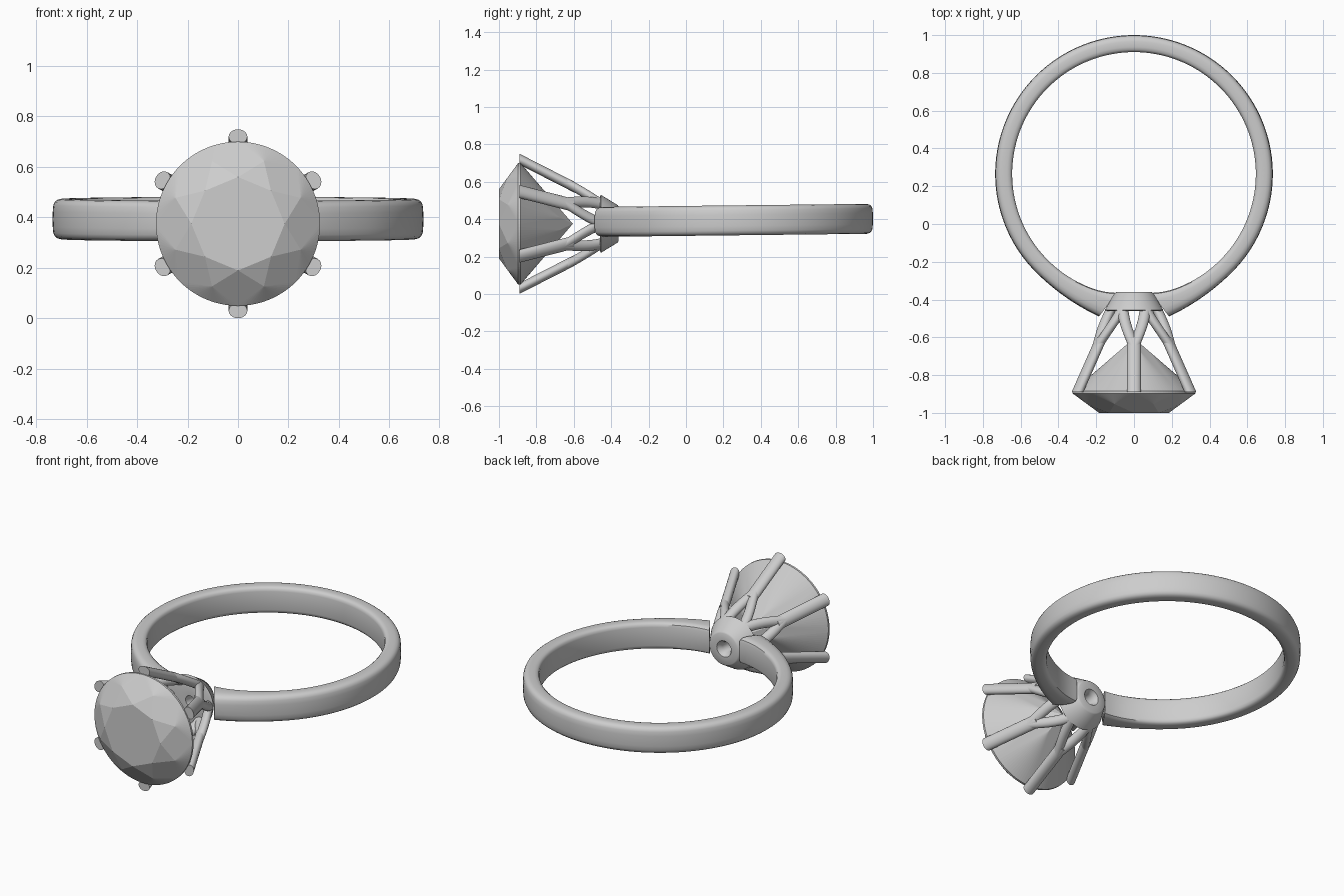
import bpy, bmesh, math
from math import sin, cos, pi, radians

if "Cube" in bpy.data.objects:
    bpy.data.objects.remove(bpy.data.objects["Cube"])

def material(name, v):
    m = bpy.data.materials.new(name)
    m.diffuse_color = (v, v, v, 1)
    m.use_nodes = True
    m.node_tree.nodes["Principled BSDF"].inputs["Base Color"].default_value = m.diffuse_color
    return m

metal = material("pale grey", 0.61)
HZ = 0.375  # height of the head's axis

def finish(name, bm, smooth=True):
    bmesh.ops.remove_doubles(bm, verts=bm.verts, dist=1e-5)
    bmesh.ops.recalc_face_normals(bm, faces=bm.faces)
    me = bpy.data.meshes.new(name)
    bm.to_mesh(me)
    bm.free()
    me.materials.append(metal)
    ob = bpy.data.objects.new(name, me)
    bpy.context.collection.objects.link(ob)
    if smooth:
        bpy.ops.object.select_all(action='DESELECT')
        ob.select_set(True)
        bpy.context.view_layer.objects.active = ob
        bpy.ops.object.shade_smooth_by_angle(angle=radians(35))
    return ob

def loft(bm, rings, caps=True, closed=False):
    vs = [[bm.verts.new(p) for p in r] for r in rings]
    n = len(vs[0])
    pairs = list(zip(vs, vs[1:])) + ([(vs[-1], vs[0])] if closed else [])
    for a, b in pairs:
        for i in range(n):
            j = (i + 1) % n
            bm.faces.new((a[i], a[j], b[j], b[i]))
    if caps:
        bm.faces.new(vs[0])
        bm.faces.new(vs[-1])

def polar(r, a, y):
    """Point around the head axis; a = 0 is straight up."""
    return (r * sin(a), y, HZ + r * cos(a))

# Band: rounded cross-section swept round, flaring towards the open ends
half = [(1.0, 0.0), (0.99, 0.03), (0.965, 0.055), (0.90, 0.068), (0.79, 0.076),
        (0.62, 0.08), (0.30, 0.08), (0.14, 0.077), (0.04, 0.069), (0.0, 0.055)]
profile = half + [(u, -v) for u, v in reversed(half[1:])]
rings, N = [], 128
for k in range(N + 1):
    t = k / N
    ai, ao = 9 + t * 342, 13.8 + t * 332.4
    near = min(ao, 360 - ao)
    ro = 0.735 + 0.042 * max(0, (45 - near) / 31.2) ** 2
    ri = 0.645 - 0.008 * max(0, (25 - near) / 11.2) ** 2
    ring = []
    for u, v in profile:
        a = radians(ai + (ao - ai) * u)
        r = ri + (ro - ri) * u
        y = 0.265 - r * cos(a)
        ring.append((r * sin(a), y, 0.385 + (y + 0.49) * 0.0114 + v))
    rings.append(ring)
bm = bmesh.new()
loft(bm, rings)
finish("band", bm)

# Head base: tapered collar with a drilled hole
bm = bmesh.new()
collar = [(0.03, -0.455), (0.145, -0.46), (0.155, -0.455), (0.10, -0.365),
          (0.092, -0.36), (0.048, -0.36), (0.04, -0.375), (0.03, -0.39)]
loft(bm, [[polar(r, 2 * pi * i / 48, y) for i in range(48)] for r, y in collar],
     caps=False, closed=True)
finish("head_base", bm)

# Prongs: straight claws that split into two legs landing between neighbours
def outer(y):
    return 0.155 + (-0.46 - y) * 0.51

def strut(bm, base, y0, y1, turn, hw, hr):
    rings = []
    for k in range(13):
        s = k / 12
        y = y0 + (y1 - y0) * s
        a = base + turn * s ** 1.2
        ring = []
        for i in range(20):
            q = 2 * pi * i / 20
            r, w = outer(y) - hr + hr * cos(q), hw * sin(q)
            ring.append((r * sin(a) + w * cos(a), y, HZ + r * cos(a) - w * sin(a)))
        rings.append(ring)
    loft(bm, rings)

for i in range(6):
    bm = bmesh.new()
    a = i * pi / 3
    strut(bm, a, -0.89, -0.60, 0, 0.037, 0.029)
    for side in (-1, 1):
        strut(bm, a, -0.65, -0.445, side * pi / 6, 0.03, 0.028)
    finish("prong_%d" % (i + 1), bm)

# Gem: round brilliant cut with flat facets
R, RT, YT, YG, YP, YC = 0.325, 0.185, -1.0, -0.897, -0.885, -0.605
bm = bmesh.new()
STEP, SUB = pi / 4, 8
def face(*pts):
    bm.faces.new([bm.verts.new(p) for p in pts])

t, s, c = 0.45, 0.25, cos(pi / 8)
star_r, star_y = (RT + t * (R - RT)) / c, YT + t * (YG - YT)
low_r, low_y = R * s / c, YC + s * (YP - YC)
face(*[polar(RT, i * STEP, YT) for i in range(8)])
for i in range(8):
    a = i * STEP
    m = a + STEP / 2
    crown_l, crown_r = polar(star_r, a - STEP / 2, star_y), polar(star_r, m, star_y)
    # star and kite facets of the crown
    face(polar(RT, a, YT), crown_r, polar(RT, a + STEP, YT))
    face(polar(RT, a, YT), crown_l, polar(R, a, YG), crown_r)
    # main facets of the pavilion
    low = polar(low_r, m, low_y)
    face((0, YC, HZ), polar(low_r, a - STEP / 2, low_y), polar(R, a, YP), low)
    # girdle and the facets that meet it
    for h in range(2):
        arc = [a + STEP / 2 * (h + k / SUB) for k in range(SUB + 1)]
        for p, q in zip(arc, arc[1:]):
            face(crown_r, polar(R, p, YG), polar(R, q, YG))
            face(low, polar(R, p, YP), polar(R, q, YP))
            face(polar(R, p, YG), polar(R, q, YG), polar(R, q, YP), polar(R, p, YP))
finish("gem", bm, smooth=False)
